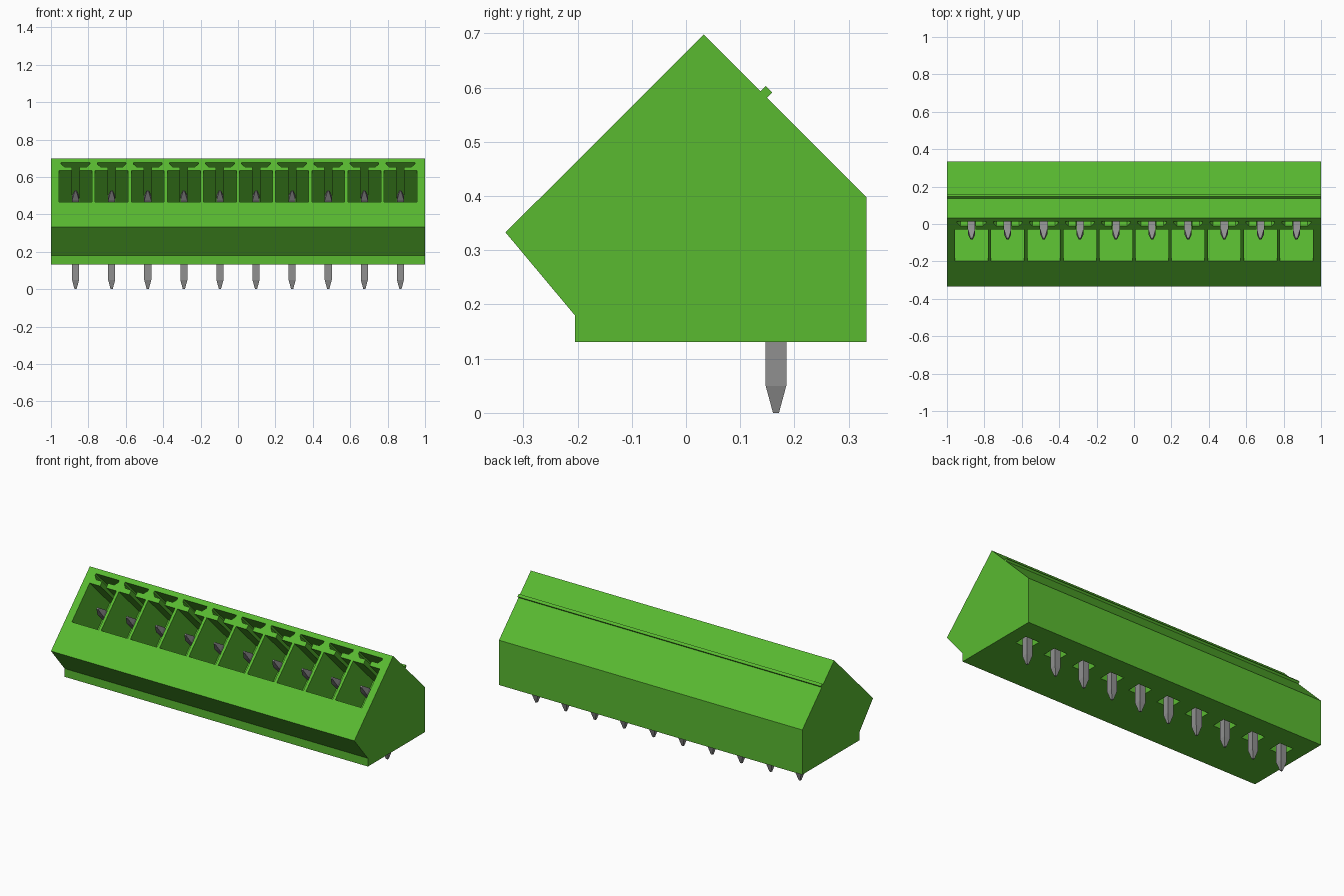
import bpy, bmesh
from mathutils import Vector

if "Cube" in bpy.data.objects:
    bpy.data.objects.remove(bpy.data.objects["Cube"], do_unlink=True)

POLES, PITCH = 10, 0.193
CENTRES = [(i - (POLES - 1) / 2) * PITCH for i in range(POLES)]


def material(name, rgb):
    m = bpy.data.materials.new(name)
    m.use_nodes = True
    m.diffuse_color = (*rgb, 1)
    bsdf = next(n for n in m.node_tree.nodes if n.type == 'BSDF_PRINCIPLED')
    bsdf.inputs["Base Color"].default_value = (*rgb, 1)
    return m


green = material("terminal green", (0.10, 0.49, 0.03))
grey = material("pin grey", (0.28, 0.28, 0.28))


def loft(bm, rings):
    """Join matching rings of points into a closed solid."""
    loops = [[bm.verts.new(p) for p in ring] for ring in rings]
    n = len(loops[0])
    for a, b in zip(loops, loops[1:]):
        for i in range(n):
            j = (i + 1) % n
            bm.faces.new((a[i], a[j], b[j], b[i]))
    bm.faces.new(loops[0][::-1])
    bm.faces.new(loops[-1])


def finish(bm, name, mat):
    bmesh.ops.recalc_face_normals(bm, faces=bm.faces[:])
    mesh = bpy.data.meshes.new(name)
    bm.to_mesh(mesh)
    bm.free()
    mesh.materials.append(mat)
    ob = bpy.data.objects.new(name, mesh)
    bpy.context.collection.objects.link(ob)
    return ob


def bar(name, profile, mat):
    """Extrude a (y, z) side profile over the full width."""
    bm = bmesh.new()
    loft(bm, [[(x, y, z) for y, z in profile] for x in (-1, 1)])
    return finish(bm, name, mat)


# Housing with the slanted mating face, and the locking rib on the back slope
housing = bar("housing", [(-0.333, 0.333), (0.033, 0.698), (0.333, 0.398),
                          (0.333, 0.131), (-0.205, 0.131), (-0.205, 0.180)], green)
bar("locking_rib", [(0.134, 0.590), (0.147, 0.603), (0.159, 0.591), (0.146, 0.578)], green)

# Socket outline: (x, height on the slanted face); keyed T slot above the pocket
half = [(0.088, 0.467), (0.088, 0.635), (0.020, 0.635), (0.020, 0.655),
        (0.060, 0.655), (0.077, 0.670), (0.077, 0.678)]
outline = half + [(-x, z) for x, z in reversed(half)]
inward = Vector((0, 1, -1)).normalized()
bm = bmesh.new()
for cx in CENTRES:
    loft(bm, [[Vector((cx + x, z - 0.666, z)) + inward * d for x, z in outline]
              for d in (-0.02, 0.27)])
    # Clearance hole round the solder pin
    loft(bm, [[(cx + sx * 0.045, 0.166 + sy * 0.042, z)
               for sx, sy in ((-1, -1), (1, -1), (1, 1), (-1, 1))] for z in (0.10, 0.21)])
cutter = finish(bm, "socket_cutter", green)
cutter.hide_render = True

mod = housing.modifiers.new("sockets", 'BOOLEAN')
mod.operation = 'DIFFERENCE'
mod.solver = 'EXACT'
mod.object = cutter
bpy.context.view_layer.objects.active = housing
bpy.ops.object.modifier_apply(modifier=mod.name)
bpy.data.objects.remove(cutter, do_unlink=True)

# Bent square pins: (y, z), cross direction, half thickness, half width
W, T = 0.019, 0.0055
straight, slant, mitre = (1, 0), (0.707, 0.707), (1, 0.414)
stations = [((0.166, 0.000), straight, T, T), ((0.166, 0.050), straight, W, W),
            ((0.166, 0.279), mitre, W, W), ((-0.043, 0.488), slant, W, W),
            ((-0.080, 0.525), slant, T, T)]
for i, cx in enumerate(CENTRES):
    bm = bmesh.new()
    loft(bm, [[(cx + sx * w, y + sd * dy * t, z + sd * dz * t)
               for sx, sd in ((-1, -1), (1, -1), (1, 1), (-1, 1))]
              for (y, z), (dy, dz), t, w in stations])
    finish(bm, f"pin_{i + 1}", grey)
